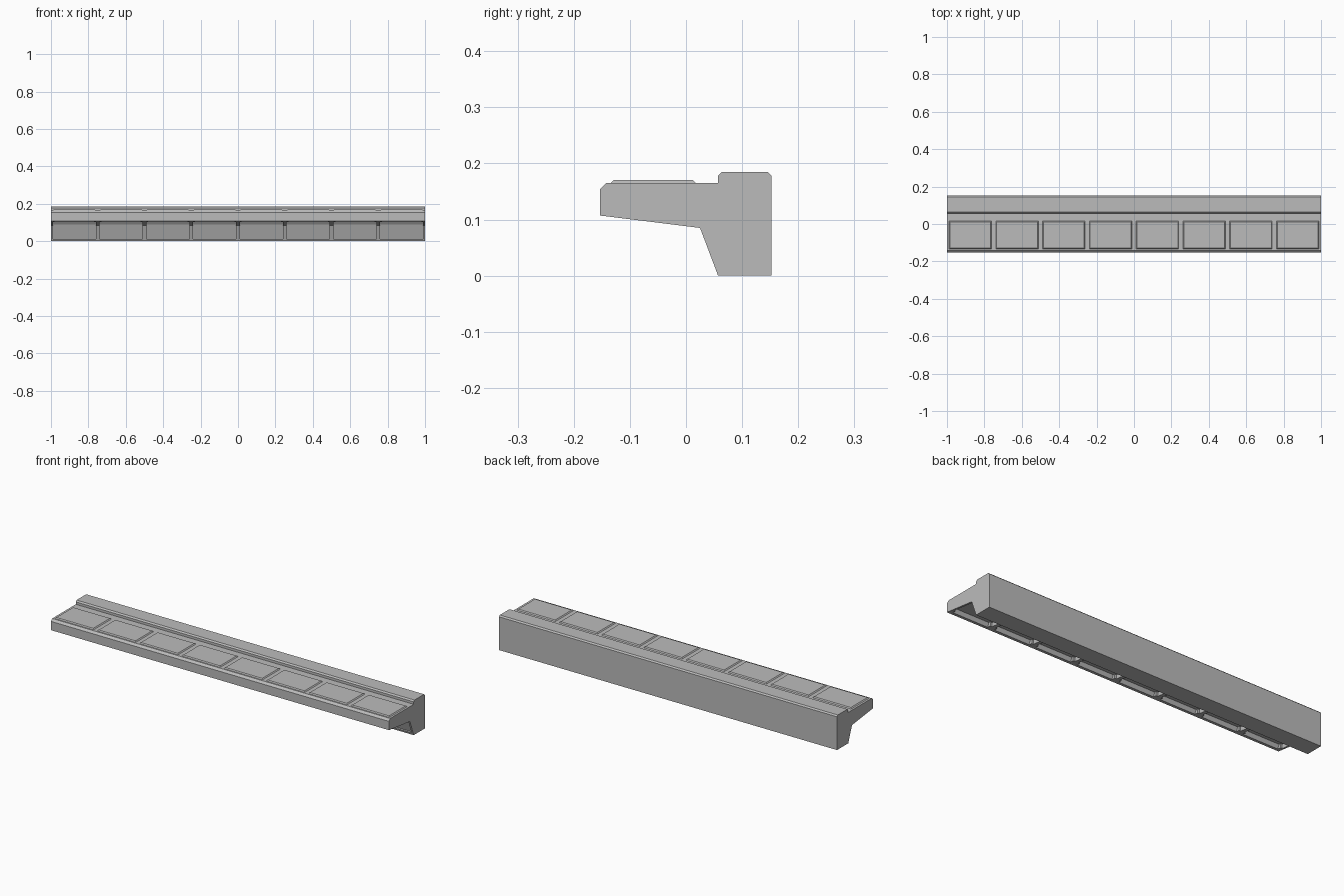
import bpy, bmesh

cube = bpy.data.objects.get("Cube")
if cube:
    bpy.data.objects.remove(cube, do_unlink=True)

concrete = bpy.data.materials.new("concrete_grey")
concrete.use_nodes = True
GREY = (0.5, 0.5, 0.5, 1)
concrete.diffuse_color = GREY
concrete.node_tree.nodes["Principled BSDF"].inputs["Base Color"].default_value = GREY


def prism(name, points, axis, start, end, inset=0.0):
    """Extrude a profile along x (points are y, z) or z (points are x, y)."""
    bm = bmesh.new()

    def ring(t):
        return [bm.verts.new((t, a, b) if axis == "X" else (a, b, t)) for a, b in points]

    first, last = ring(start), ring(end)
    if inset:
        cx = sum(p[0] for p in points) / len(points)
        cy = sum(p[1] for p in points) / len(points)
        for v in last:
            v.co.x += inset if v.co.x < cx else -inset
            v.co.y += inset if v.co.y < cy else -inset
    n = len(points)
    bm.faces.new(first)
    bm.faces.new(last)
    for i in range(n):
        j = (i + 1) % n
        bm.faces.new((first[i], first[j], last[j], last[i]))
    bmesh.ops.recalc_face_normals(bm, faces=bm.faces)
    mesh = bpy.data.meshes.new(name)
    bm.to_mesh(mesh)
    bm.free()
    mesh.materials.append(concrete)
    obj = bpy.data.objects.new(name, mesh)
    bpy.context.collection.objects.link(obj)
    return obj


# Ledge and wall with a long hollow underneath
top = [(0.152, 0), (0.152, 0.178), (0.145, 0.185), (0.064, 0.185), (0.057, 0.178),
       (0.057, 0.165), (-0.142, 0.165), (-0.153, 0.154), (-0.153, 0.107)]
hollow = [(-0.135, 0.105), (-0.125, 0.125), (0.018, 0.112), (0.036, 0.088),
          (0.062, 0.012), (0.053, 0.011), (0.057, 0)]
prism("platform_body", top + hollow, "X", -1, 1)

# Ribs that divide the hollow, with flared corners behind the front lip
rib = [(-0.14, 0.1055), (0.025, 0.085), (0.056, 0.003), (0.07, 0.003),
       (0.07, 0.13), (-0.14, 0.13)]
flare = [(-0.136, 0.1051), (-0.115, 0.1025), (-0.115, 0.13), (-0.136, 0.13)]
STEP = 0.25
for i in range(9):
    x = -1 + STEP * i
    prism(f"rib_{i}", rib, "X", max(x - 0.01, -1), min(x + 0.01, 1))
    prism(f"rib_flare_{i}", flare, "X", max(x - 0.02, -0.999), min(x + 0.02, 0.999))

# Raised paving slabs with bevelled edges
for i in range(8):
    x0 = -0.99 + STEP * i
    x1 = x0 + 0.23
    outline = [(x0, -0.135), (x1, -0.135), (x1, 0.018), (x0, 0.018)]
    prism(f"paving_slab_{i}", outline, "Z", 0.164, 0.17, 0.006)
